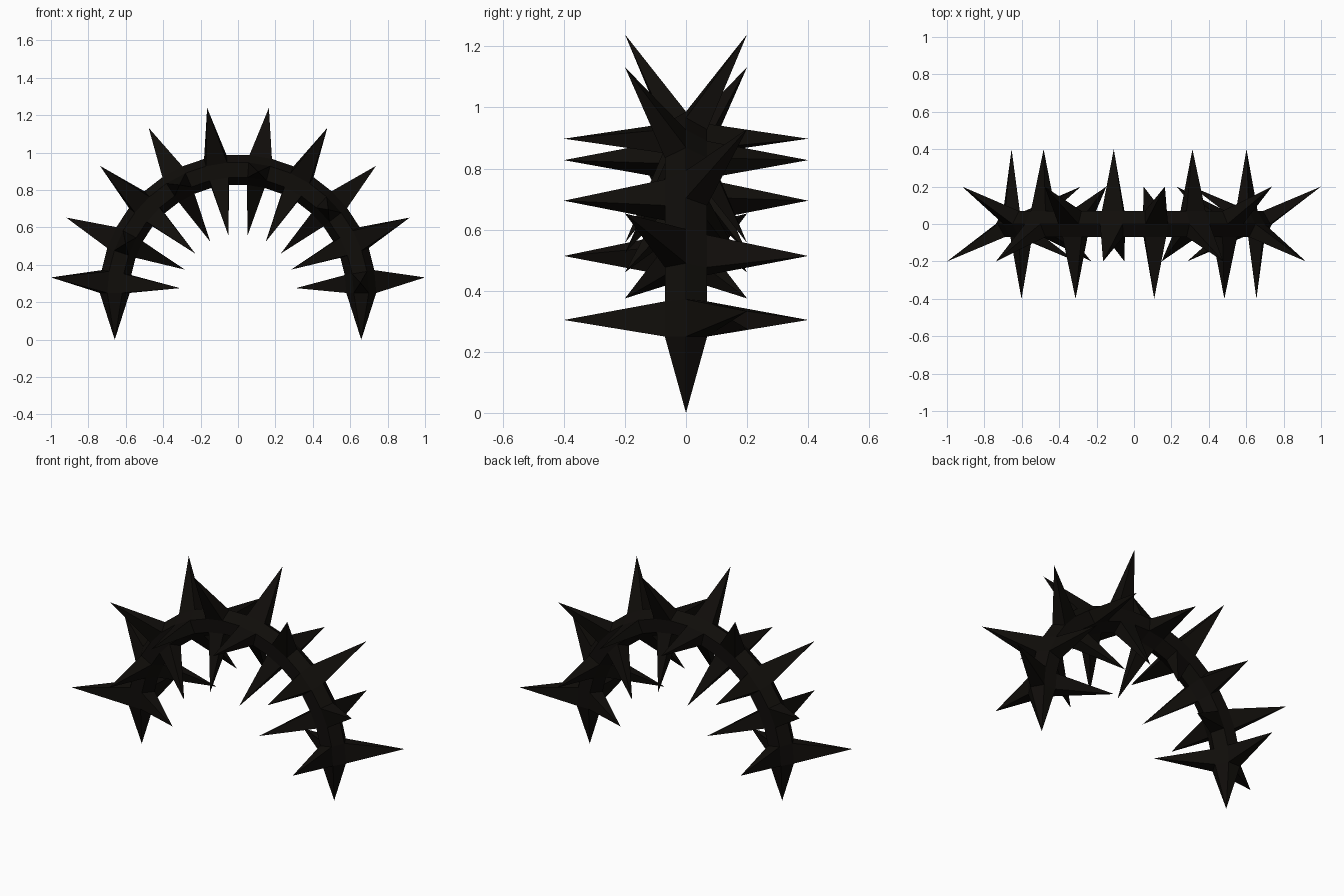
import bpy, bmesh
from math import sin, cos, pi, radians
from mathutils import Vector

if "Cube" in bpy.data.objects:
    bpy.data.objects.remove(bpy.data.objects["Cube"])

BANDS, SIDES = 19, 6            # bands along the half circle, sides of the tube
Z0, ARC_R, TUBE_R = 0.25, 0.659, 0.08
SPIKE = 0.40                    # spike tip distance from the tube axis


def point(a, phi, r, arc=ARC_R):
    """Point around the tube: a = angle from vertical, phi = angle round the tube."""
    d = arc + r * cos(phi)
    return Vector((d * sin(a), r * sin(phi), Z0 + d * cos(a)))


bm = bmesh.new()

# Hexagonal tube bent in a half circle
rings = [[bm.verts.new(point(-pi / 2 + pi * i / BANDS, 2 * pi * k / SIDES, TUBE_R))
          for k in range(SIDES)] for i in range(BANDS + 1)]
spiked = []
for i in range(BANDS):
    for k in range(SIDES):
        n = (k + 1) % SIDES
        f = bm.faces.new((rings[i][k], rings[i][n], rings[i + 1][n], rings[i + 1][k]))
        # Every other band carries three spikes, turned by one face each time
        if i % 2 == 0 and k % 2 == (1 if (i // 2) % 2 == 0 else 0):
            tip = point(-pi / 2 + pi * (i + 0.5) / BANDS, radians(60 * k + 30),
                        SPIKE, ARC_R * cos(pi / BANDS / 2))
            spiked.append((f, tip))

# Pointed ends reaching the floor
for ring, s in ((rings[0], -1), (rings[-1], 1)):
    spiked.append((bm.faces.new(ring), Vector((s * ARC_R, 0, 0))))

# Pull each chosen face out to a point
for f, tip in spiked:
    res = bmesh.ops.poke(bm, faces=[f])
    res["verts"][0].co = tip

bmesh.ops.recalc_face_normals(bm, faces=bm.faces)
mesh = bpy.data.meshes.new("spiked_arch")
bm.to_mesh(mesh)
bm.free()

mat = bpy.data.materials.new("black")
mat.diffuse_color = (0.005, 0.004, 0.003, 1)
mat.use_nodes = True
mat.node_tree.nodes["Principled BSDF"].inputs["Base Color"].default_value = mat.diffuse_color
mesh.materials.append(mat)
bpy.context.collection.objects.link(bpy.data.objects.new("spiked_arch", mesh))
